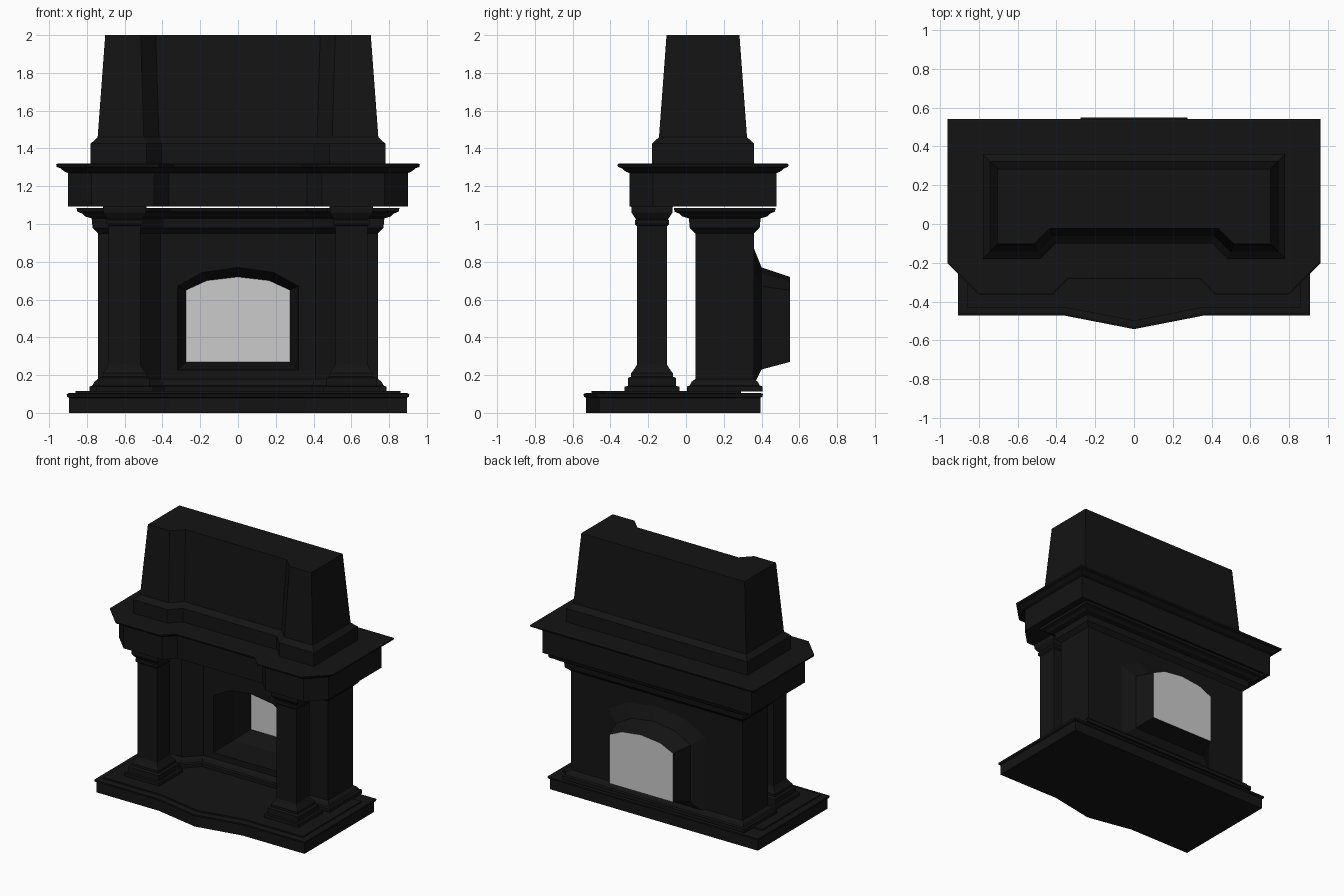
import bpy, bmesh
from mathutils import Vector

if "Cube" in bpy.data.objects:
    bpy.data.objects.remove(bpy.data.objects["Cube"])

black = bpy.data.materials.new("black_stone")
black.diffuse_color = (0.007, 0.007, 0.007, 1)
black.use_nodes = True
black.node_tree.nodes["Principled BSDF"].inputs["Base Color"].default_value = black.diffuse_color


def make(name, bm, mat=black):
    bmesh.ops.recalc_face_normals(bm, faces=bm.faces)
    me = bpy.data.meshes.new(name)
    bm.to_mesh(me)
    bm.free()
    if mat:
        me.materials.append(mat)
    ob = bpy.data.objects.new(name, me)
    bpy.context.collection.objects.link(ob)
    return ob


def mirrored(half):
    """Complete a left-half outline (counter-clockwise, back to front) across x = 0."""
    return half + [(-x, y) for x, y in reversed(half) if x != 0]


def offset(plan, d):
    """Mitred outward offset of a counter-clockwise outline."""
    out = []
    for i, p in enumerate(plan):
        a, b, c = Vector(plan[i - 1]), Vector(p), Vector(plan[(i + 1) % len(plan)])
        e, f = (b - a).normalized(), (c - b).normalized()
        n, m = Vector((e.y, -e.x)), Vector((f.y, -f.x))
        out.append(b + (n + m) * (d / (1 + n.dot(m))))
    return out


def loft(name, rings, caps=True, mat=black):
    bm = bmesh.new()
    loops = [[bm.verts.new(p) for p in r] for r in rings]
    for a, b in zip(loops, loops[1:]):
        for i in range(len(a)):
            j = (i + 1) % len(a)
            bm.faces.new((a[i], a[j], b[j], b[i]))
    if caps:
        bm.faces.new(loops[0])
        if len(loops) > 1:
            bm.faces.new(loops[-1])
    return make(name, bm, mat)


def moulding(name, plan, profile):
    """Stack offset copies of a plan; profile is (offset, z)."""
    return loft(name, [[(p[0], p[1], z) for p in offset(plan, d)] for d, z in profile])


def arch(y, w, z0, spring, top):
    h = top - spring
    return [(-w, y, z0), (w, y, z0), (w, y, spring), (0.6 * w, y, spring + 0.72 * h),
            (0, y, top), (-0.6 * w, y, spring + 0.72 * h), (-w, y, spring)]


# Hearth slab with pointed front
hearth = mirrored([(-0.895, 0.395), (-0.895, -0.46), (-0.36, -0.46), (0, -0.53)])
moulding("hearth_slab", hearth, [(0, 0), (0, 0.08), (0.01, 0.085), (0.012, 0.1), (0, 0.105)])
top_plan = mirrored([(-0.86, 0.29), (-0.86, -0.43), (-0.36, -0.43), (0, -0.50)])
moulding("hearth_top", top_plan, [(0, 0.1), (0, 0.115)])

# Fireplace body with recessed front, plinth and cornice
body_plan = mirrored([(-0.74, 0.36), (-0.74, 0.05), (-0.52, 0.05), (-0.41, 0.16)])
body = moulding("body", body_plan, [
    (0.045, 0.112), (0.045, 0.14), (0.03, 0.145), (0.02, 0.165), (0, 0.18),
    (0, 0.95), (0.03, 0.98), (0.035, 1.03), (0.07, 1.04), (0.085, 1.055),
    (0.11, 1.065), (0.115, 1.085)])
cutter = loft("opening_cutter", [arch(-0.1, 0.32, 0.225, 0.67, 0.77), arch(0.5, 0.32, 0.225, 0.67, 0.77)])
cut = body.modifiers.new("opening", 'BOOLEAN')
cut.operation, cut.object, cut.solver = 'DIFFERENCE', cutter, 'EXACT'
bpy.context.view_layer.objects.active = body
bpy.ops.object.modifier_apply(modifier="opening")
bpy.data.objects.remove(cutter)

# Firebox: lining, flare on the back wall and pale back panel
mouth, back = (0.318, 0.23, 0.67, 0.77), (0.275, 0.27, 0.65, 0.72)
loft("firebox_lining", [arch(0.155, *mouth), arch(0.40, *mouth), arch(0.55, *back)], caps=False)
loft("firebox_flare", [arch(0.36, 0.42, 0.15, 0.74, 0.87), arch(0.40, *mouth)], caps=False)
bm = bmesh.new()
bm.faces.new([bm.verts.new(p) for p in arch(0.55, *back)])
make("firebox_back_panel", bm, None)

# Square columns
for s, side in ((-1, "left"), (1, "right")):
    cx, cy, a, b = 0.6 * s, -0.18, 0.085, 0.08
    sq = [(cx - a, cy - b), (cx + a, cy - b), (cx + a, cy + b), (cx - a, cy + b)]
    moulding("column_" + side, sq, [
        (0.065, 0.112), (0.065, 0.14), (0.047, 0.142), (0.047, 0.185), (0.03, 0.192),
        (0.03, 0.21), (0.012, 0.235), (0, 0.255), (0, 0.99), (0.01, 1.0), (0.01, 1.02),
        (0.004, 1.025), (0.012, 1.035), (0.028, 1.06), (0.03, 1.092)])

# Mantel shelf with projecting corners
mantel_plan = mirrored([(-0.90, 0.48), (-0.90, -0.175), (-0.775, -0.30), (-0.445, -0.30), (-0.365, -0.22)])
moulding("mantel", mantel_plan, [
    (0, 1.092), (0, 1.27), (0.02, 1.278), (0.04, 1.295), (0.06, 1.302), (0.063, 1.315), (0.055, 1.32)])

# Chimney hood: base and tapered breast
hood_plan = mirrored([(-0.74, 0.32), (-0.74, -0.14), (-0.50, -0.14), (-0.42, -0.06)])
moulding("hood", hood_plan, [(0.04, 1.315), (0.04, 1.425), (0.003, 1.46), (-0.037, 2.0)])
